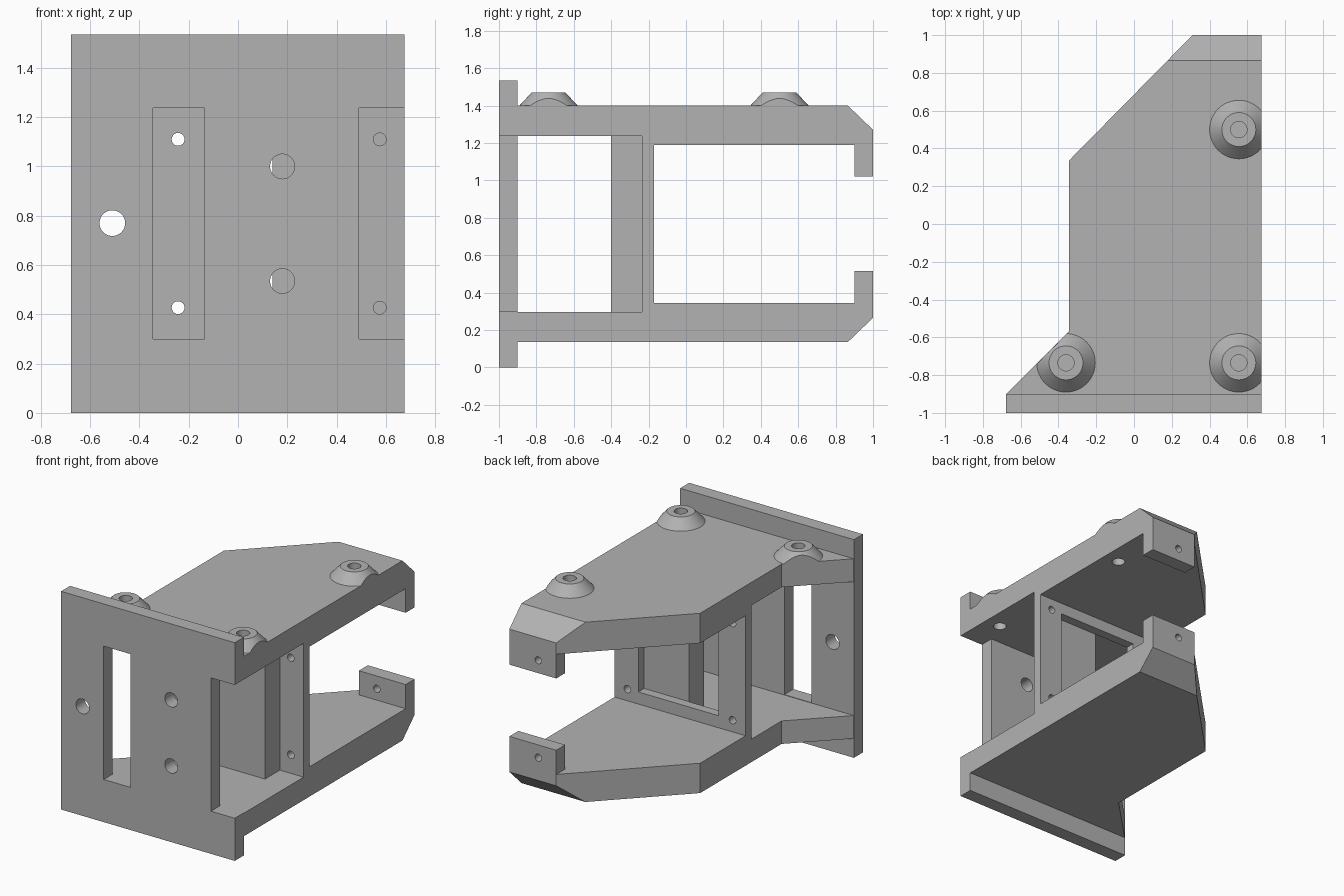
import bpy, bmesh, math
from mathutils import Vector

cube = bpy.data.objects.get("Cube")
if cube:
    bpy.data.objects.remove(cube, do_unlink=True)

HEIGHT = 1.535
grey = bpy.data.materials.new("plain grey")
grey.use_nodes = True
colour = (0.45, 0.45, 0.45, 1)
grey.diffuse_color = colour
grey.node_tree.nodes["Principled BSDF"].inputs["Base Color"].default_value = colour


def finish(name, bm):
    bmesh.ops.recalc_face_normals(bm, faces=bm.faces)
    mesh = bpy.data.meshes.new(name)
    bm.to_mesh(mesh)
    bm.free()
    mesh.materials.append(grey)
    obj = bpy.data.objects.new(name, mesh)
    bpy.context.collection.objects.link(obj)
    return obj


def extrude(name, points, offset):
    bm = bmesh.new()
    face = bm.faces.new([bm.verts.new(p) for p in points])
    result = bmesh.ops.extrude_face_region(bm, geom=[face])
    moved = [g for g in result["geom"] if isinstance(g, bmesh.types.BMVert)]
    bmesh.ops.translate(bm, verts=moved, vec=Vector(offset))
    return finish(name, bm)


def box(name, x0, x1, y0, y1, z0, z1):
    return extrude(name, [(x0, y0, z0), (x1, y0, z0), (x1, y1, z0), (x0, y1, z0)],
                   (0, 0, z1 - z0))


def cone(name, centre, r1, r2, depth, along_y=False):
    bm = bmesh.new()
    bmesh.ops.create_cone(bm, cap_ends=True, segments=48, radius1=r1, radius2=r2, depth=depth)
    obj = finish(name, bm)
    obj.location = centre
    if along_y:
        obj.rotation_euler.x = math.pi / 2
    return obj


def hole_y(x, y, z, r):
    return cone("cutter", (x, y, z), r, r, 0.3, True)


def boolean(obj, cutters, operation="DIFFERENCE"):
    for cutter in cutters:
        mod = obj.modifiers.new("cut", "BOOLEAN")
        mod.object, mod.operation, mod.solver = cutter, operation, "EXACT"
    bpy.context.view_layer.update()
    graph = bpy.context.evaluated_depsgraph_get()
    mesh = bpy.data.meshes.new_from_object(obj.evaluated_get(graph))
    obj.modifiers.clear()
    obj.data = mesh
    for cutter in cutters:
        bpy.data.objects.remove(cutter, do_unlink=True)


def plan_prism():
    outline = [(-0.675, -0.9), (-0.345, -0.57), (-0.345, 0.335),
               (0.31, 1), (0.675, 1), (0.675, -0.9)]
    return extrude("plan", [(x, y, -1) for x, y in outline], (0, 0, 4))


# Front plate with slot, side notch and bolt holes
front = box("front_plate", -0.677, 0.675, -1, -0.9, 0, HEIGHT)
boolean(front, [box("cutter", -0.345, -0.135, -1.2, -0.7, 0.3, 1.238),
                box("cutter", 0.49, 0.9, -1.2, -0.7, 0.3, 1.238),
                hole_y(-0.51, -0.95, 0.77, 0.052),
                hole_y(0.18, -0.95, 1.0, 0.05),
                hole_y(0.18, -0.95, 0.535, 0.05)])
parts = [front]

# Upper and lower arms: side profile trimmed to the plan outline
profile = [(-0.9, 1.238), (-0.235, 1.238), (-0.235, 1.19), (1, 1.19),
           (1, 1.27), (0.865, 1.4), (-0.9, 1.4)]
bosses = [(0.555, 0.5), (0.555, -0.735), (-0.36, -0.735)]
for side in ("upper", "lower"):
    def level(z):
        return z if side == "upper" else HEIGHT - z
    arm = extrude(side + "_arm", [(-1, y, level(z)) for y, z in profile], (2, 0, 0))
    boolean(arm, [plan_prism()], "INTERSECT")
    if side == "upper":
        boolean(arm, [cone("cutter", (x, y, 1.3), 0.043, 0.043, 0.6) for x, y in bosses])
    # Hooked lip at the back of the arm
    low, high = sorted((level(1.02), level(1.19)))
    lip = box(side + "_lip", 0.31, 0.675, 0.9, 1, low, high)
    boolean(lip, [hole_y(0.45, 0.95, level(1.11), 0.025)])
    parts += [arm, lip]

# Conical screw bosses on the upper arm
for i, (x, y) in enumerate(bosses):
    boss = cone("screw_boss_%d" % (i + 1), (x, y, 1.435), 0.155, 0.09, 0.07)
    boolean(boss, [plan_prism()], "INTERSECT")
    boolean(boss, [cone("cutter", (x, y, 1.4), 0.043, 0.043, 0.4)])
    parts.append(boss)

# Inner frame with window and corner holes
frame = box("inner_frame", -0.345, 0.675, -0.235, -0.17, 0.345, 1.19)
boolean(frame, [box("cutter", -0.135, 0.49, -0.5, 0.1, 0.43, 1.11)]
        + [hole_y(x, -0.2, z, 0.026) for x in (-0.243, 0.575) for z in (0.427, 1.11)])
parts.append(frame)

# Solid spacer block in front of the frame
parts.append(box("spacer_block", 0.14, 0.49, -0.4, -0.235, 0.297, 1.238))

# Smooth the round surfaces, keep edges sharp
bpy.ops.object.select_all(action="DESELECT")
for obj in parts:
    obj.select_set(True)
bpy.context.view_layer.objects.active = front
bpy.ops.object.shade_smooth_by_angle(angle=math.radians(25))
